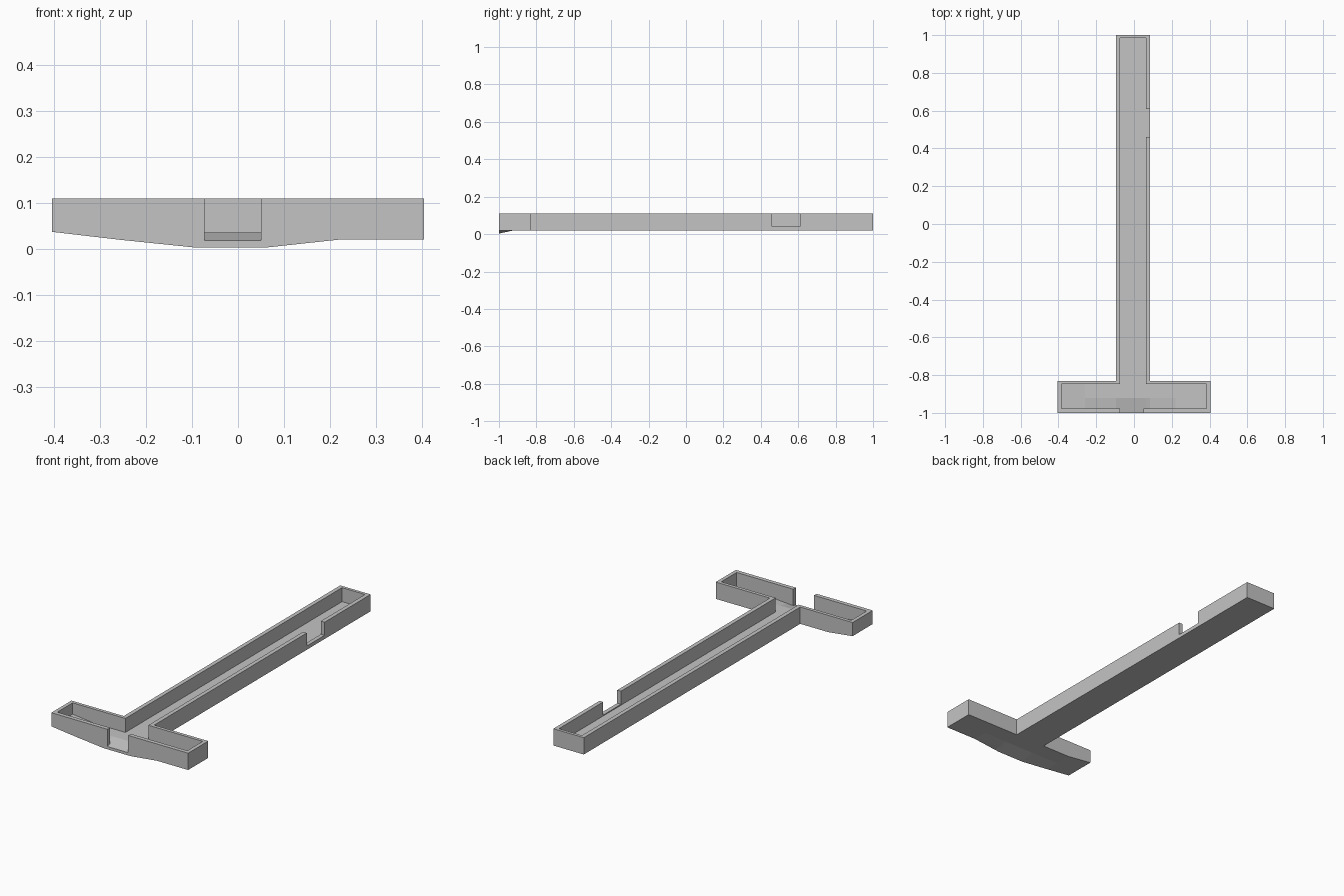
import bpy
import bmesh

cube = bpy.data.objects.get("Cube")
if cube:
    bpy.data.objects.remove(cube, do_unlink=True)

TOP, BASE, FLOOR = 0.11, 0.02, 0.015

# Plan lines shared by the head, the stem and the notches
XS = [-0.405, -0.385, -0.26, -0.095, -0.073, 0.05, 0.063, 0.085, 0.22, 0.385, 0.405]
YS = [-1, -0.978, -0.92, -0.848, -0.83, 0.46, 0.61, 0.984, 1]


def clamp(v):
    return max(0, min(1, v))


def underside(x, y):
    """Raised right tip, and a shallow belly along the front edge."""
    rise = 0.017 * clamp((-0.26 - x) / 0.145)
    belly = min(clamp((x + 0.26) / 0.165), clamp((0.22 - x) / 0.157))
    return BASE + rise - 0.017 * belly * clamp((-0.92 - y) / 0.08)


def kind(i, j):
    """Whether a plan cell is void, wall, floor or side notch."""
    if not (0 <= i < len(XS) - 1 and 0 <= j < len(YS) - 1):
        return "void"
    x, y = (XS[i] + XS[i + 1]) / 2, (YS[j] + YS[j + 1]) / 2
    in_stem = -0.095 < x < 0.085
    if y > -0.83 and not in_stem:
        return "void"
    if -0.073 < x < 0.063 and -0.978 < y < 0.984:
        return "floor"
    if abs(x) < 0.385 and -0.978 < y < -0.848:
        return "floor"
    if y < -0.978 and -0.073 < x < 0.05:
        return "floor"
    if x > 0.063 and 0.46 < y < 0.61:
        return "notch"
    return "wall"


def height(cell, x, y):
    low = underside(x, y)
    return {"void": low, "floor": low + FLOOR, "notch": 0.04, "wall": TOP}[cell]


bm = bmesh.new()


def face(points):
    bm.faces.new([bm.verts.new(p) for p in points])


# Raise each plan cell and close the steps between neighbours
for i in range(len(XS) - 1):
    for j in range(len(YS) - 1):
        cell = kind(i, j)
        if cell == "void":
            continue
        x0, x1, y0, y1 = XS[i], XS[i + 1], YS[j], YS[j + 1]
        ring = [(x0, y0), (x1, y0), (x1, y1), (x0, y1)]
        face([(x, y, height(cell, x, y)) for x, y in ring])
        face([(x, y, underside(x, y)) for x, y in reversed(ring)])
        for k, (di, dj) in enumerate([(0, -1), (1, 0), (0, 1), (-1, 0)]):
            other = kind(i + di, j + dj)
            a, b = ring[k], ring[(k + 1) % 4]
            if height(cell, *a) > height(other, *a) + 0.001:
                face([(*a, height(other, *a)), (*b, height(other, *b)),
                      (*b, height(cell, *b)), (*a, height(cell, *a))])

# Weld and merge coplanar faces
bmesh.ops.remove_doubles(bm, verts=bm.verts, dist=0.0001)
bmesh.ops.dissolve_limit(bm, angle_limit=0.005, verts=bm.verts, edges=bm.edges)
mesh = bpy.data.meshes.new("t_shaped_tray")
bm.to_mesh(mesh)
bm.free()

# Plain grey material
grey = bpy.data.materials.new("plain grey")
grey.use_nodes = True
colour = (0.55, 0.55, 0.55, 1)
grey.diffuse_color = colour
grey.node_tree.nodes["Principled BSDF"].inputs["Base Color"].default_value = colour
mesh.materials.append(grey)

tray = bpy.data.objects.new("t_shaped_tray", mesh)
bpy.context.collection.objects.link(tray)
